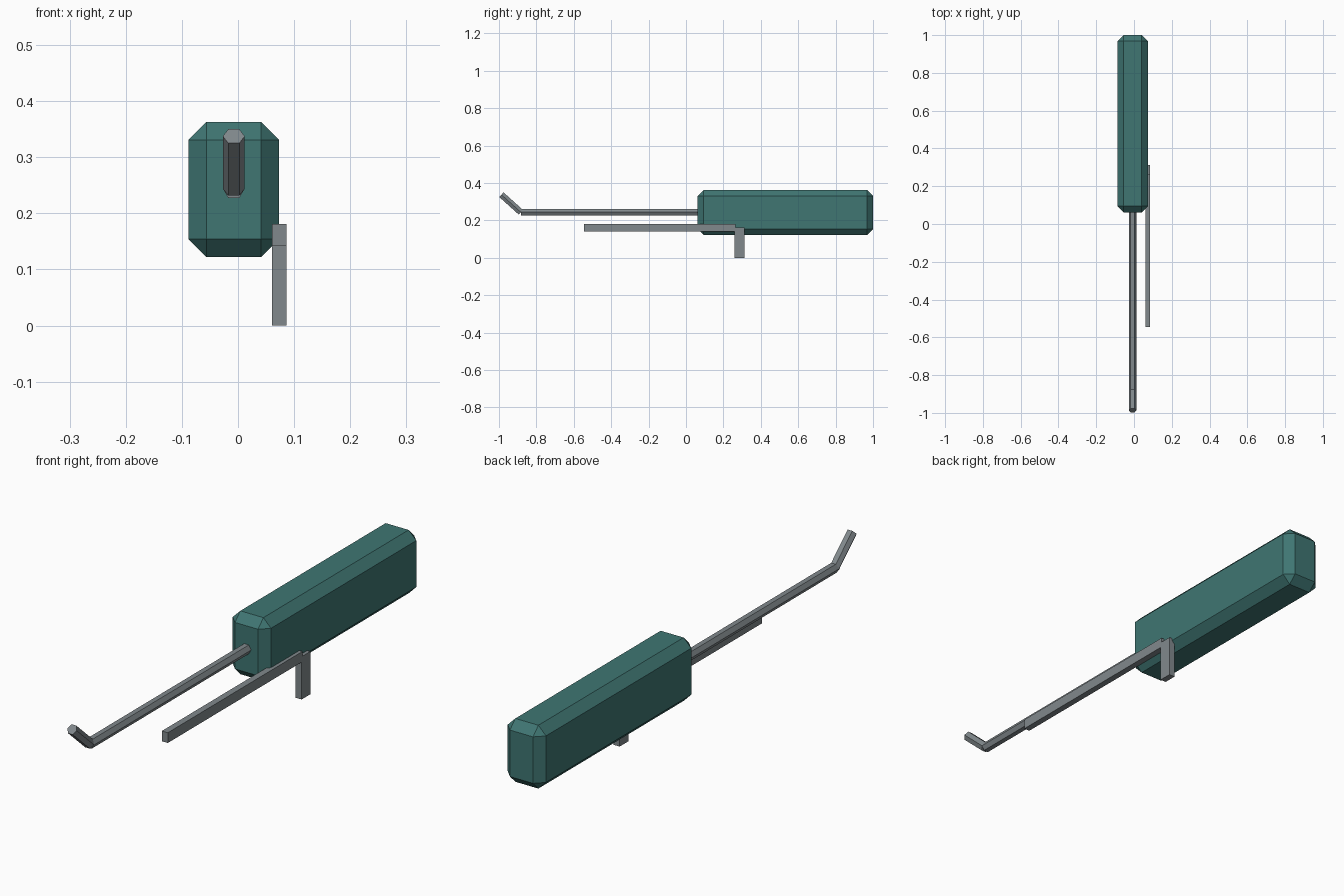
import bpy, bmesh
from mathutils import Vector, Matrix

if "Cube" in bpy.data.objects:
    bpy.data.objects.remove(bpy.data.objects["Cube"])


def material(name, rgb):
    m = bpy.data.materials.new(name)
    m.diffuse_color = (*rgb, 1)
    m.use_nodes = True
    m.node_tree.nodes["Principled BSDF"].inputs["Base Color"].default_value = m.diffuse_color
    return m


teal = material("teal", (0.05, 0.18, 0.17))
steel = material("steel grey", (0.22, 0.25, 0.265))


def finish(bm, name, mat):
    bmesh.ops.recalc_face_normals(bm, faces=bm.faces[:])
    me = bpy.data.meshes.new(name)
    bm.to_mesh(me)
    bm.free()
    me.materials.append(mat)
    ob = bpy.data.objects.new(name, me)
    bpy.context.collection.objects.link(ob)
    return ob


def box(name, lo, hi, mat, bevel=0):
    lo, hi = Vector(lo), Vector(hi)
    bm = bmesh.new()
    bmesh.ops.create_cube(bm, size=1, matrix=Matrix.Translation((lo + hi) / 2)
                          @ Matrix.Diagonal((*(hi - lo), 1)))
    if bevel:
        bmesh.ops.bevel(bm, geom=bm.edges[:], offset=bevel,
                        offset_type='OFFSET', segments=1, affect='EDGES')
    return finish(bm, name, mat)


def hex_rod(name, start, end, radius, mat):
    """Six-sided bar in the YZ plane with a ridge on top and flat left and right sides."""
    start, end = Vector(start), Vector(end)
    d = (end - start).normalized()
    side = Vector((1, 0, 0))
    up = d.cross(side)
    rot = Matrix((up, d.cross(up), d)).transposed().to_4x4()
    bm = bmesh.new()
    bmesh.ops.create_cone(bm, cap_ends=True, segments=6, radius1=radius, radius2=radius,
                          depth=(end - start).length,
                          matrix=Matrix.Translation((start + end) / 2) @ rot)
    return finish(bm, name, mat)


CX = -0.0075   # handle and rod axis
R = 0.0195     # rod radius

# Chamfered grip
box("handle", (-0.088, 0.062, 0.122), (0.073, 1.0, 0.363), teal, 0.032)

# Rod and its upturned tip
hex_rod("rod", (CX, 0.09, 0.244), (CX, -0.883, 0.244), R, steel)
hex_rod("bent_tip", (CX, -0.883, 0.244), (CX, -0.987, 0.3375), R, steel)

# Side lever and its downward post
box("lever_bar", (0.061, -0.545, 0.142), (0.086, 0.265, 0.181), steel)
box("lever_post", (0.061, 0.26, 0.0), (0.086, 0.312, 0.163), steel)
